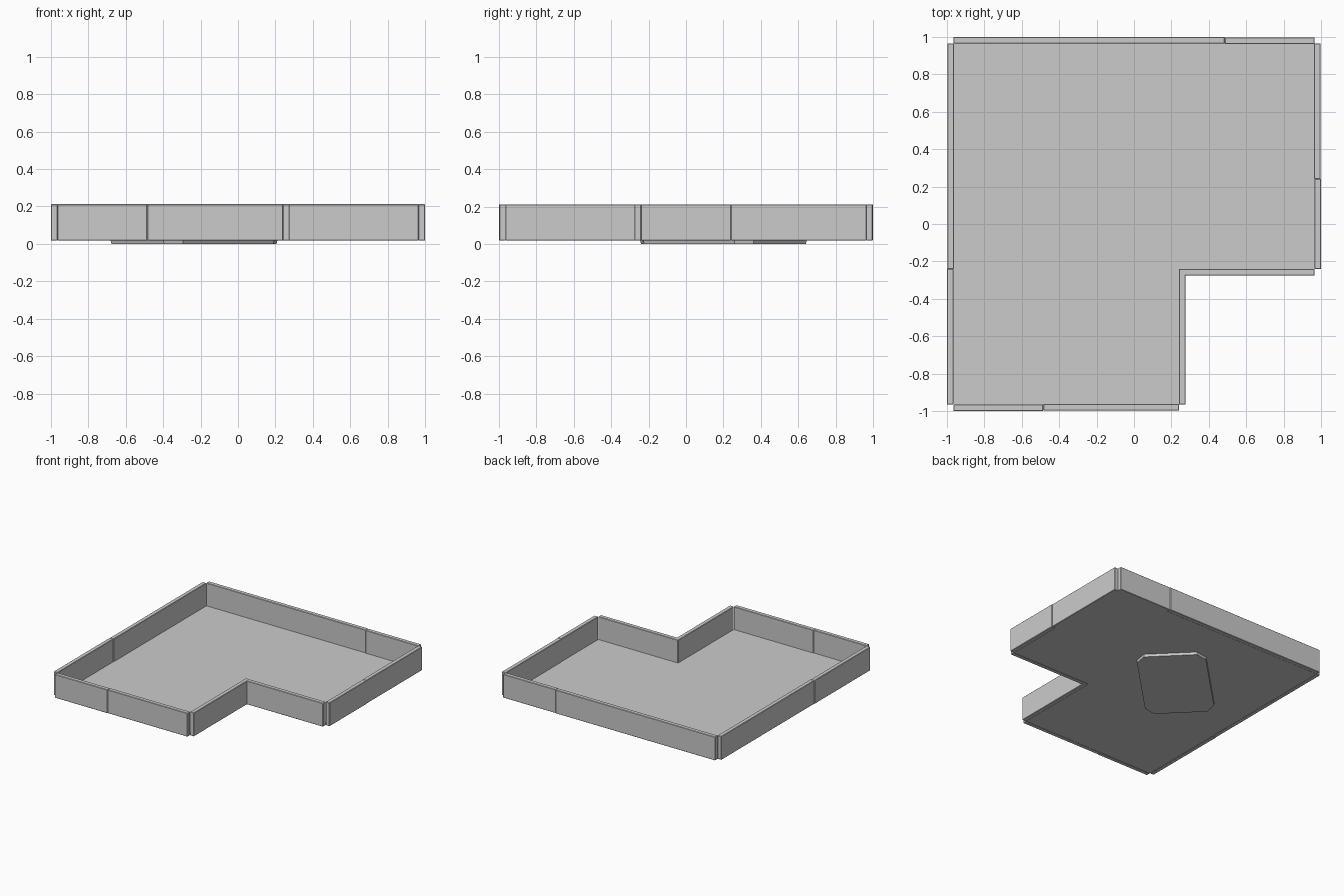
import bpy, bmesh, math

if "Cube" in bpy.data.objects:
    bpy.data.objects.remove(bpy.data.objects["Cube"])

Z0, Z1 = 0.019, 0.212      # wall bottom and top
I, O = 0.965, 1.0          # inner and outer wall faces
N, T = 0.24, 0.275         # notch wall inner and outer faces
STEP = 0.003               # small offset at the panel seams


def prism(name, pts, z0, z1, inset=0.0, bevel=0.0):
    """Extrude a plan outline from z0 to z1; inset shrinks the bottom outline."""
    bm = bmesh.new()
    cx = sum(p[0] for p in pts) / len(pts)
    cy = sum(p[1] for p in pts) / len(pts)
    k = 1 - inset
    lo = [bm.verts.new((cx + (x - cx) * k, cy + (y - cy) * k, z0)) for x, y in pts]
    hi = [bm.verts.new((x, y, z1)) for x, y in pts]
    bm.faces.new(lo[::-1])
    bm.faces.new(hi)
    n = len(pts)
    for i in range(n):
        j = (i + 1) % n
        bm.faces.new((lo[i], lo[j], hi[j], hi[i]))
    bmesh.ops.recalc_face_normals(bm, faces=bm.faces)
    me = bpy.data.meshes.new(name)
    bm.to_mesh(me)
    bm.free()
    ob = bpy.data.objects.new(name, me)
    bpy.context.collection.objects.link(ob)
    if bevel:
        mod = ob.modifiers.new("edge_bevel", "BEVEL")
        mod.width = bevel
        mod.segments = 1
    return ob


def wall(name, x0, x1, y0, y1, z0=Z0, z1=Z1):
    return prism(name, [(x0, y0), (x1, y0), (x1, y1), (x0, y1)], z0, z1, bevel=0.003)


# L-shaped floor
prism("floor", [(-I, -I), (N, -I), (N, -N), (I, -N), (I, I), (-I, I)], 0.02, 0.024)

# Outer walls, each made of two panels with a shallow step at the seam
wall("front_wall_left", -I, -0.485, -O, -I)
wall("front_wall_right", -0.485, N, -O + STEP, -I + STEP)
wall("back_wall_left", -I, 0.485, I, O)
wall("back_wall_right", 0.485, I, I - STEP, O - STEP)
wall("left_wall_front", -O, -I, -I, -N)
wall("left_wall_back", -O + STEP, -I + STEP, -N, I)
wall("right_wall_front", I, O, -N, N)
wall("right_wall_back", I - STEP, O - STEP, N, I)

# Walls of the notch
wall("notch_wall_side", N, T, -I, -N)
wall("notch_wall_front", N, I, -T, -N)

# Chamfered rectangular foot plate, turned 45 degrees
half = [(0.43, -0.20), (0.43, 0.20), (0.345, 0.26)]
plan = [(0.345, -0.26)] + half
plan += [(-a, -b) for a, b in plan]
s = math.sqrt(0.5)
plan = [((a - b) * s - 0.235, (a + b) * s + 0.2) for a, b in plan]
prism("foot_plate", plan, 0.0, 0.02, inset=0.01)
